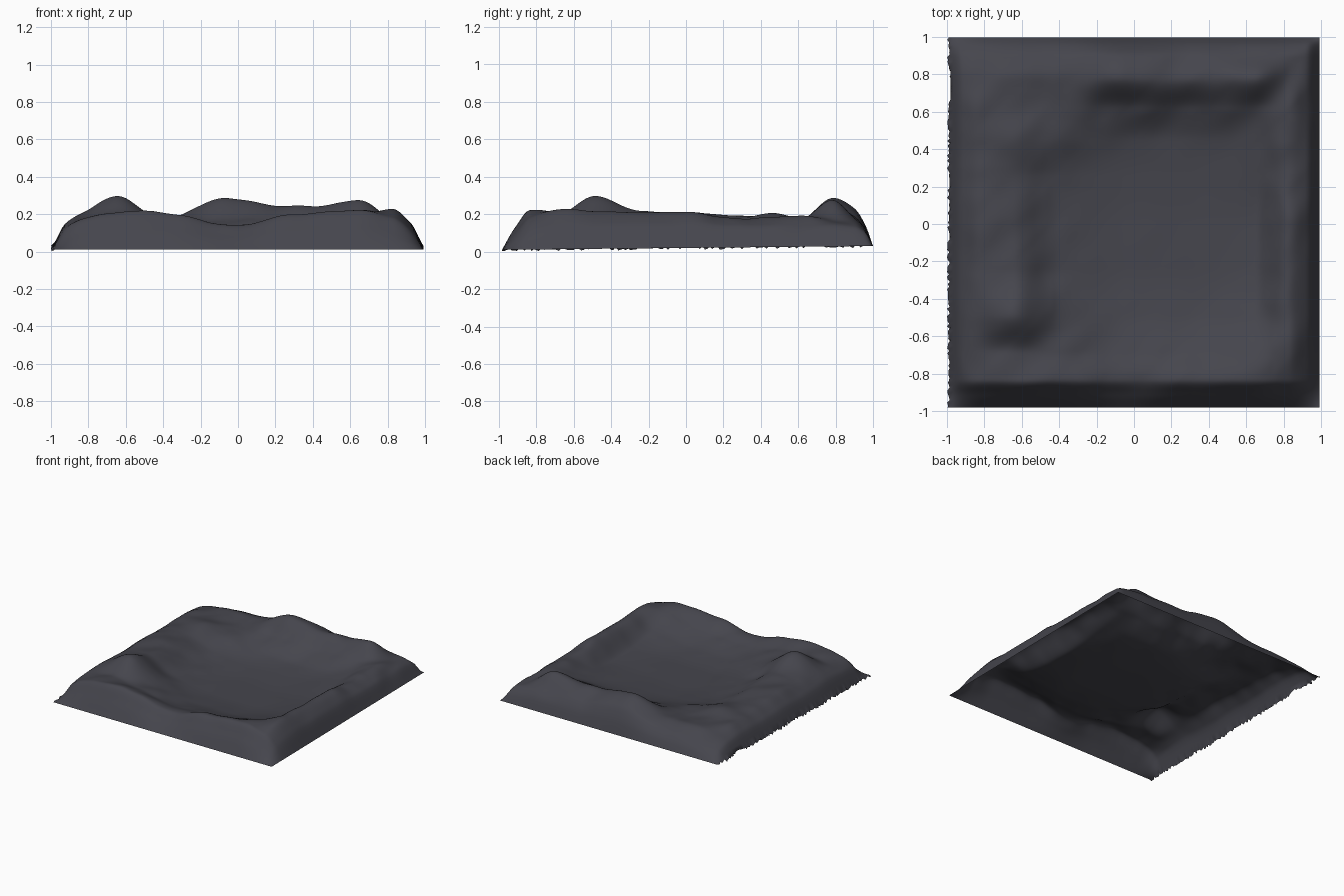
import bpy, math, random
from mathutils import noise, Vector

if "Cube" in bpy.data.objects:
    bpy.data.objects.remove(bpy.data.objects["Cube"])

random.seed(4)

# Coarse height plan: a ring of hills around a shallow basin
XS = [-1, -.93, -.82, -.65, -.4, -.05, .3, .65, .83, .93, 1]
YS = [-1, -.93, -.85, -.7, -.5, -.25, 0, .25, .45, .62, .78, .9, .96, 1]
PLAN = [
    [.06, .10, .12, .12, .08, .12, .13, .10, .06],
    [.12, .18, .21, .21, .14, .20, .22, .19, .11],
    [.14, .18, .20, .16, .11, .13, .19, .22, .14],
    [.15, .22, .295, .15, .07, .07, .12, .22, .15],
    [.14, .20, .21, .10, .05, .05, .08, .21, .15],
    [.15, .21, .20, .09, .05, .05, .07, .21, .15],
    [.14, .19, .17, .10, .06, .06, .09, .18, .14],
    [.14, .19, .20, .15, .09, .08, .12, .18, .14],
    [.14, .18, .18, .17, .17, .15, .17, .19, .13],
    [.13, .16, .18, .18, .285, .24, .265, .18, .14],
    [.10, .12, .14, .15, .23, .19, .18, .16, .13],
    [.06, .08, .09, .10, .14, .12, .12, .11, .10],
]
# Low outer border: front and left near the ground, back a little higher
rows = [[.01] * 11]
for y, r in zip(YS[1:], PLAN):
    e = .02 + .01 * y
    rows.append([e] + r + [e])
rows.append([.03] * 11)


def curve(ts, vs, t):
    """Smooth curve through unevenly spaced points, without overshoot."""
    n = len(ts)
    i = 0
    while i < n - 2 and t > ts[i + 1]:
        i += 1

    def slope(k):
        if k == 0:
            return (vs[1] - vs[0]) / (ts[1] - ts[0])
        if k == n - 1:
            return (vs[-1] - vs[-2]) / (ts[-1] - ts[-2])
        a = (vs[k] - vs[k - 1]) / (ts[k] - ts[k - 1])
        b = (vs[k + 1] - vs[k]) / (ts[k + 1] - ts[k])
        return 0 if a * b <= 0 else 2 * a * b / (a + b)

    h = ts[i + 1] - ts[i]
    u = (t - ts[i]) / h
    return ((2 * u**3 - 3 * u**2 + 1) * vs[i] + (u**3 - 2 * u**2 + u) * h * slope(i)
            + (3 * u**2 - 2 * u**3) * vs[i + 1] + (u**3 - u**2) * h * slope(i + 1))


def detail(x, y, base):
    """Diagonal folds on the slopes, fading at the border and on the basin floor."""
    fade = min(1, (1 - max(abs(x), abs(y))) / .12)
    high = min(1, max(.08, (base - .05) / .1))
    p = Vector(((x + y) * 1.6, (y - x) * 4.5, 2.0))
    folds = noise.noise(p) * .014
    lumps = noise.noise(Vector((x * 7, y * 7, 5.0))) * .008
    return (folds + lumps) * fade * high


# Terrain sheet
N = 150
verts, faces = [], []
axis = [-1 + 2 * i / N for i in range(N + 1)]
columns = [[curve(XS, r, x) for r in rows] for x in axis]
for y in axis:
    for i, x in enumerate(axis):
        z = curve(YS, columns[i], y)
        z = max(0, z + detail(x, y, z))
        px, py = x * .993, y * .99 + .008
        if i == 0:                       # ragged left edge
            px += random.uniform(-.007, .008)
            px += .025 * math.exp(-((y - .73) / .07) ** 2)
            z += random.uniform(-.01, .012)
        verts.append((px, py, max(0, z)))
for j in range(N):
    for i in range(N):
        a = j * (N + 1) + i
        faces.append((a, a + 1, a + N + 2, a + N + 1))

mesh = bpy.data.meshes.new("terrain")
mesh.from_pydata(verts, [], faces)
terrain = bpy.data.objects.new("terrain", mesh)
bpy.context.collection.objects.link(terrain)
mesh.polygons.foreach_set("use_smooth", [True] * len(faces))
mesh.update()

# Dark slate rock
rock = bpy.data.materials.new("dark_slate")
rock.diffuse_color = (.06, .06, .074, 1)
rock.use_nodes = True
rock.node_tree.nodes["Principled BSDF"].inputs["Base Color"].default_value = rock.diffuse_color
mesh.materials.append(rock)
